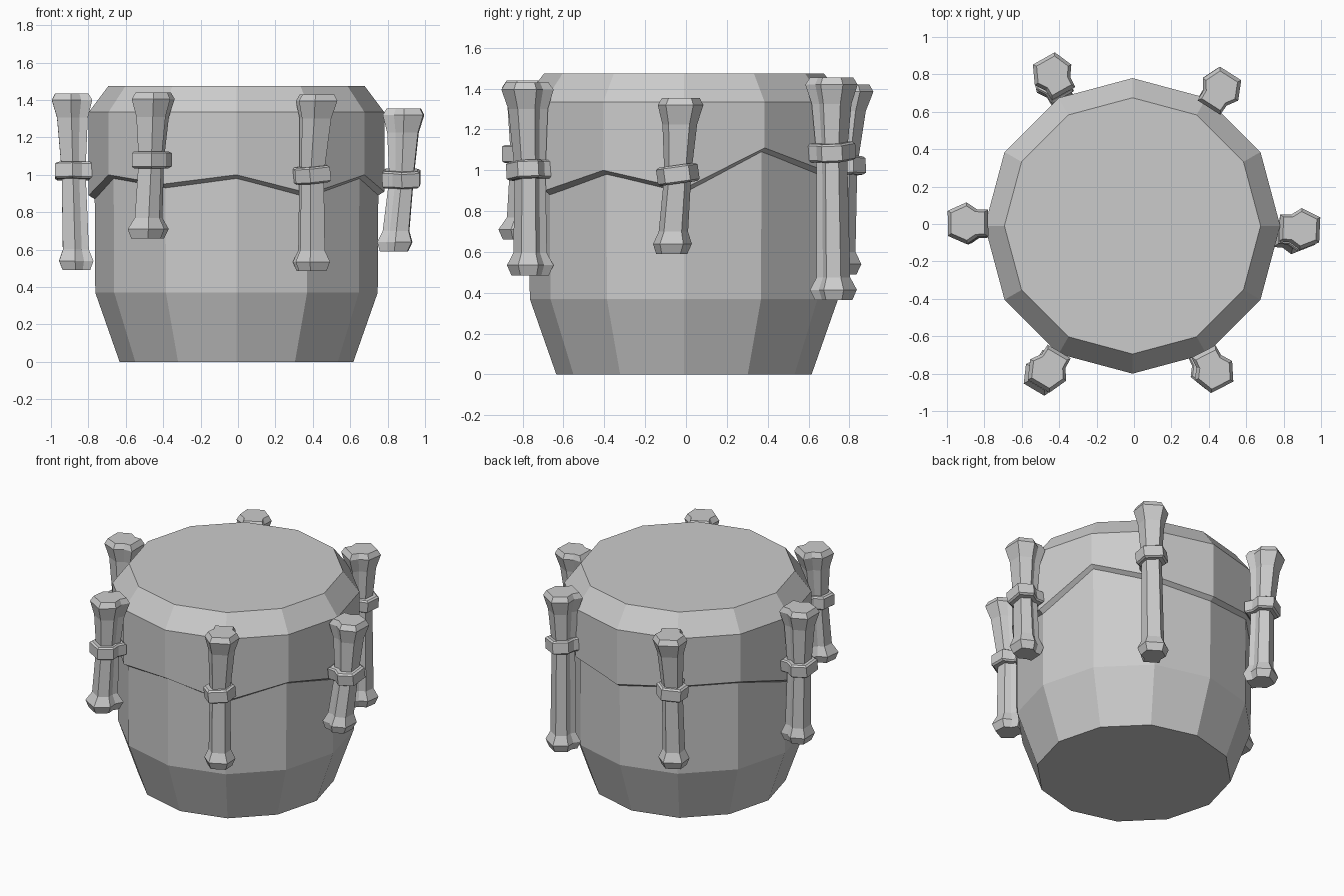
import bpy, bmesh
from math import cos, sin, radians, atan2
from mathutils import Vector, Matrix

if "Cube" in bpy.data.objects:
    bpy.data.objects.remove(bpy.data.objects["Cube"])


def loft(name, rings):
    """Skin a list of equal-length point rings and cap both ends."""
    bm = bmesh.new()
    loops = [[bm.verts.new(p) for p in ring] for ring in rings]
    n = len(loops[0])
    for a, b in zip(loops, loops[1:]):
        for i in range(n):
            j = (i + 1) % n
            bm.faces.new((a[i], a[j], b[j], b[i]))
    bm.faces.new(loops[0][::-1])
    bm.faces.new(loops[-1])
    bmesh.ops.recalc_face_normals(bm, faces=bm.faces)
    mesh = bpy.data.meshes.new(name)
    bm.to_mesh(mesh)
    bm.free()
    ob = bpy.data.objects.new(name, mesh)
    bpy.context.collection.objects.link(ob)
    return ob


def circle12(r, zs):
    if not isinstance(zs, list):
        zs = [zs] * 12
    return [Vector((r * cos(radians(30 * k)) - 0.008, r * sin(radians(30 * k)) - 0.01, zs[k]))
            for k in range(12)]


# drum shell: tapered foot, straight wall
loft("drum_shell", [circle12(0.625, 0), circle12(0.755, 0.37), circle12(0.76, 1.2)])

# drum skin: chamfered top with an uneven lower hem
hem = [0.91, 1.11, 1.0, 0.95, 1.0, 1.0, 0.89, 1.0, 0.95, 1.0, 0.9, 1.0]
loft("drum_skin", [circle12(0.75, [z - 0.025 for z in hem]), circle12(0.79, hem),
                   circle12(0.79, 1.335), circle12(0.685, 1.475)])

# cross-section of a bone peg (first axis points away from the drum)
HEAD = [(0.95, -0.6), (0.95, 0.6), (0.05, 1), (-0.45, 0.66),
        (-0.98, 0.64), (-0.98, -0.64), (-0.45, -0.66), (0.05, -1)]


def peg(name, top, mid, bottom, tilt, foot):
    top, mid, bottom = Vector(top), Vector(mid), Vector(bottom)
    ang = atan2(mid.y, mid.x)
    out = Vector((cos(ang), sin(ang), 0))
    side = Vector((-sin(ang), cos(ang), 0))

    def section(c, r, turn=None):
        pts = []
        for u, v in HEAD:
            d = out * (u * r) + side * (v * r)
            pts.append(c + (turn @ d if turn else d))
        return pts

    up = (top - mid).normalized()
    down = (bottom - mid).normalized()
    # bone: flared top, waist, flared foot
    loft(name, [section(bottom, foot * 0.8),
                section(bottom - down * 0.05, foot),
                section(bottom - down * 0.11, 0.072),
                section(mid, 0.066),
                section(top - up * 0.13, 0.085),
                section(top - up * 0.035, 0.112),
                section(top, 0.092)])
    # binding band, slightly tilted
    turn = Matrix.Rotation(radians(tilt), 3, out)
    h = turn @ Vector((0, 0, 0.045))
    loft(name + "_band", [section(mid - h, 0.09, turn), section(mid - h * 0.8, 0.103, turn),
                          section(mid + h * 0.8, 0.103, turn), section(mid + h, 0.09, turn)])


peg("left_peg", (-0.89, 0.005, 1.435), (-0.88, -0.005, 1.02), (-0.865, -0.01, 0.49), 5, 0.095)
peg("front_left_peg", (-0.455, -0.775, 1.44), (-0.465, -0.785, 1.08), (-0.485, -0.80, 0.66), 0, 0.107)
peg("front_right_peg", (0.425, -0.78, 1.43), (0.395, -0.765, 1.0), (0.395, -0.765, 0.485), 6, 0.1)
peg("right_peg", (0.888, -0.025, 1.355), (0.875, -0.04, 0.98), (0.835, -0.07, 0.59), 8, 0.095)
peg("back_right_peg", (0.46, 0.715, 1.455), (0.455, 0.715, 1.09), (0.45, 0.725, 0.365), 6, 0.1)
peg("back_left_peg", (-0.43, 0.795, 1.42), (-0.43, 0.765, 1.02), (-0.43, 0.745, 0.49), -4, 0.1)
